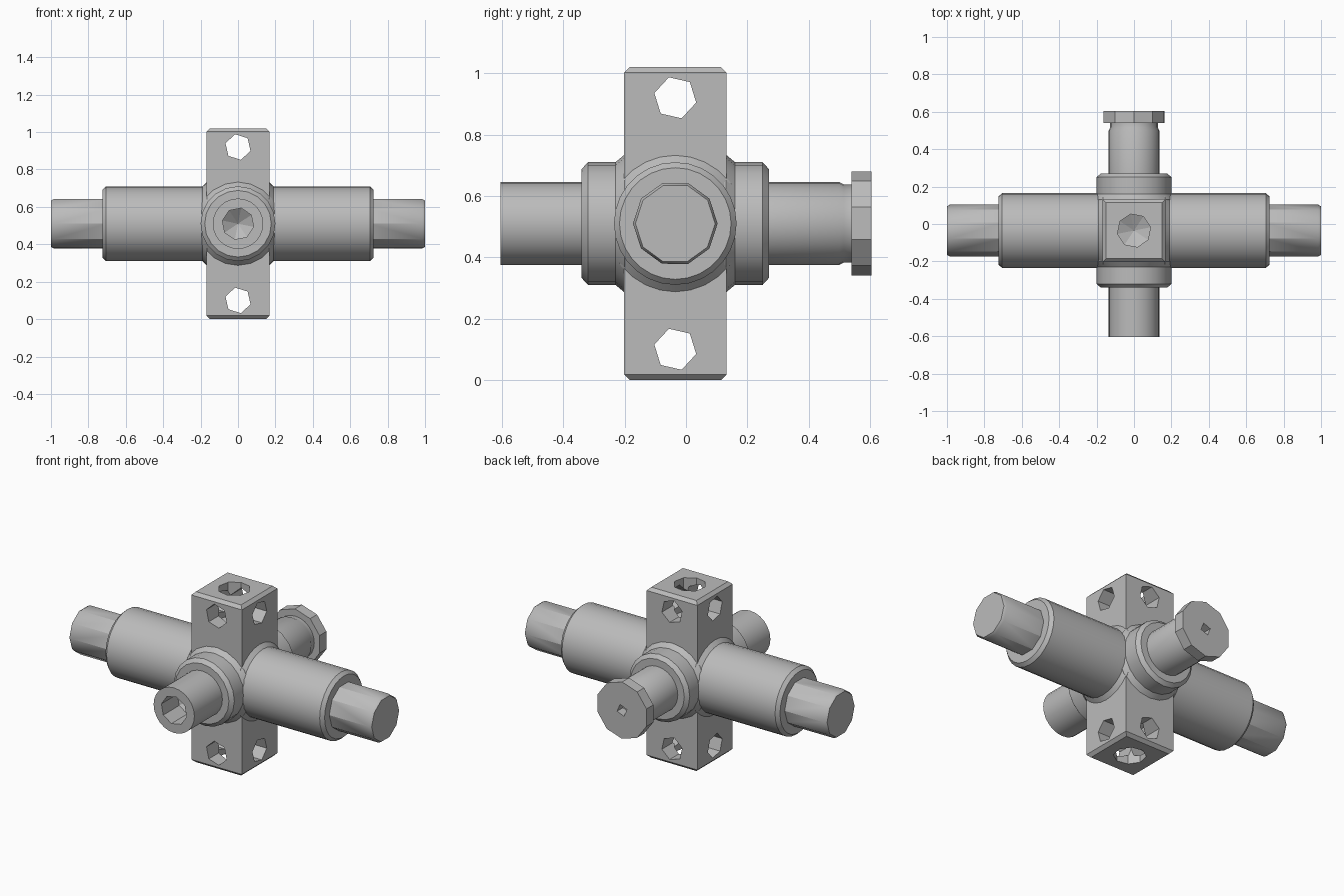
import bpy, bmesh, math
from mathutils import Matrix, Vector

cube = bpy.data.objects.get("Cube")
if cube:
    bpy.data.objects.remove(cube, do_unlink=True)

CENTRE = Vector((0, -0.035, 0.51))
AXES = {
    "x": Matrix.Rotation(math.pi / 2, 4, "Y"),
    "y": Matrix.Rotation(-math.pi / 2, 4, "X"),
    "z": Matrix.Identity(4),
}

steel = bpy.data.materials.new("grey_steel")
steel.use_nodes = True
GREY = (0.5, 0.5, 0.5, 1)
steel.diffuse_color = GREY
steel.node_tree.nodes["Principled BSDF"].inputs["Base Color"].default_value = GREY


def finish(name, bm):
    bmesh.ops.recalc_face_normals(bm, faces=bm.faces)
    mesh = bpy.data.meshes.new(name)
    bm.to_mesh(mesh)
    bm.free()
    mesh.materials.append(steel)
    obj = bpy.data.objects.new(name, mesh)
    bpy.context.collection.objects.link(obj)
    return obj


def turned(name, axis, profile, sides, centre=CENTRE, twist=0.0):
    """Closed solid of revolution from (distance along axis, radius) pairs."""
    bm = bmesh.new()
    rings = []
    for along, radius in profile:
        if radius == 0:
            rings.append([bm.verts.new((0, 0, along))] * sides)
            continue
        angles = [math.tau * i / sides + twist for i in range(sides)]
        rings.append([bm.verts.new((radius * math.cos(a), radius * math.sin(a), along))
                      for a in angles])
    for low, high in zip(rings, rings[1:]):
        for i in range(sides):
            j = (i + 1) % sides
            corners = dict.fromkeys((low[i], low[j], high[j], high[i]))
            bm.faces.new(list(corners))
    for ring in (rings[0], rings[-1]):
        if ring[0] != ring[1]:
            bm.faces.new(ring)
    bm.transform(Matrix.Translation(centre) @ AXES[axis])
    return finish(name, bm)


def cut(target, cutter):
    cutter.hide_render = True
    cutter.hide_viewport = True
    mod = target.modifiers.new(cutter.name, "BOOLEAN")
    mod.operation = "DIFFERENCE"
    mod.solver = "EXACT"
    mod.object = cutter


def smooth(obj, degrees=32):
    bpy.ops.object.select_all(action="DESELECT")
    obj.select_set(True)
    bpy.context.view_layer.objects.active = obj
    bpy.ops.object.shade_smooth_by_angle(angle=math.radians(degrees))


# Upright square block with chamfered ends
bm = bmesh.new()
bmesh.ops.create_cube(bm, size=1)
bm.transform(Matrix.Translation(CENTRE) @ Matrix.Diagonal((0.335, 0.335, 1.02, 1)))
rims = [e for e in bm.edges if abs(e.verts[0].co.z - e.verts[1].co.z) < 0.01]
bmesh.ops.bevel(bm, geom=rims, offset=0.018, segments=1, affect="EDGES")
block = finish("upright_block", bm)

# Cross holes and end bores in the block
for label, side in (("upper", 1), ("lower", -1)):
    middle = CENTRE + Vector((0, 0, 0.41 * side))
    for axis in "xy":
        cut(block, turned(f"{label}_{axis}_hole_cutter", axis, [(-0.3, 0.07), (0.3, 0.07)],
                          6, middle, 0.3))
    bore = [(0.27 * side, 0), (0.31 * side, 0.09), (0.6 * side, 0.09)]
    cut(block, turned(f"{label}_bore_cutter", "z", bore, 8, twist=0.2))

# Side arms with a flare at the block and a narrower faceted stub
for label, side in (("left", 1), ("right", -1)):
    arm = [(0, 0.235), (0.165, 0.225), (0.19, 0.2), (0.705, 0.2), (0.725, 0.182)]
    smooth(turned(f"{label}_arm", "x", [(side * d, r) for d, r in arm], 28))
    stub = [(0.7, 0.138), (0.985, 0.138), (1.0, 0.13)]
    smooth(turned(f"{label}_stub", "x", [(side * d, r) for d, r in stub], 10, twist=0.31))

# Front and back collars
for label, side in (("back", 1), ("front", -1)):
    collar = [(0, 0.225), (0.165, 0.225), (0.195, 0.2), (0.285, 0.2), (0.305, 0.178)]
    smooth(turned(f"{label}_collar", "y", [(side * d, r) for d, r in collar], 20))

# Front shaft with a tapered socket
front_shaft = turned("front_shaft", "y", [(-0.57, 0.135), (-0.25, 0.135)], 24)
socket = [(-0.65, 0.085), (-0.42, 0.085), (-0.36, 0)]
cut(front_shaft, turned("socket_cutter", "y", socket, 8, twist=0.2))
smooth(front_shaft)

# Back shaft, neck and end flange with a small square hole
back_shaft = [(0.25, 0.135), (0.535, 0.135), (0.55, 0.127), (0.58, 0.127)]
smooth(turned("back_shaft", "y", back_shaft, 24))
flange = turned("back_flange", "y", [(0.575, 0.17), (0.64, 0.17)], 10, twist=0.31)
cut(flange, turned("square_hole_cutter", "y", [(0.585, 0.035), (0.7, 0.035)], 4, twist=0.4))
